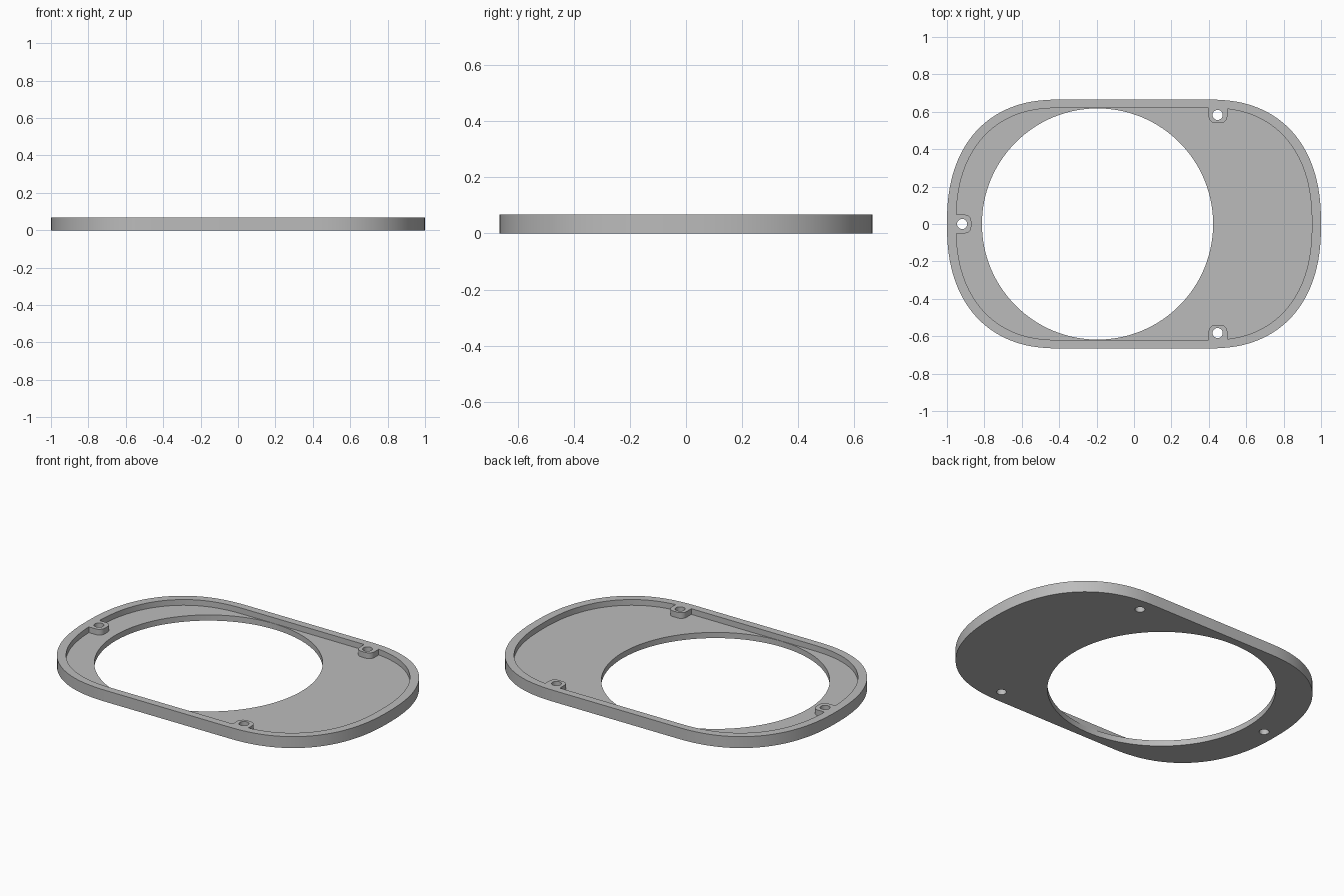
import bpy
import bmesh
import math

cube = bpy.data.objects.get("Cube")
if cube:
    bpy.data.objects.remove(cube, do_unlink=True)

HEIGHT = 0.068
FLOOR = 0.034


def prism(name, cx, cy, hx, hy, rx, ry, z0, z1, power=2.0, segs=24):
    """Upright prism on a rectangle with rounded (superelliptic) corners."""
    points = []
    for quarter, (sx, sy) in enumerate(((1, 1), (-1, 1), (-1, -1), (1, -1))):
        for i in range(segs + 1):
            a = (quarter + i / segs) * math.pi / 2
            ux = abs(math.cos(a)) ** (2 / power)
            uy = abs(math.sin(a)) ** (2 / power)
            points.append((cx + sx * (hx - rx + rx * ux),
                           cy + sy * (hy - ry + ry * uy)))
    bm = bmesh.new()
    verts = [bm.verts.new((x, y, z0)) for x, y in points]
    bmesh.ops.remove_doubles(bm, verts=verts, dist=1e-5)
    face = bm.faces.new([v for v in verts if v.is_valid])
    side = bmesh.ops.extrude_face_region(bm, geom=[face])
    top = [g for g in side["geom"] if isinstance(g, bmesh.types.BMVert)]
    bmesh.ops.translate(bm, verts=top, vec=(0, 0, z1 - z0))
    bmesh.ops.recalc_face_normals(bm, faces=bm.faces)
    mesh = bpy.data.meshes.new(name)
    bm.to_mesh(mesh)
    bm.free()
    obj = bpy.data.objects.new(name, mesh)
    bpy.context.collection.objects.link(obj)
    return obj


def cylinder(name, x, y, r, segs):
    return prism(name, x, y, r, r, r, r, -0.1, 0.2, segs=segs)


def subtract(target, cutter):
    """Cut one solid out of another and discard the cutter."""
    cutter.hide_render = True
    mod = target.modifiers.new("cut", 'BOOLEAN')
    mod.operation = 'DIFFERENCE'
    mod.solver = 'EXACT'
    mod.object = cutter
    bpy.context.view_layer.objects.active = target
    bpy.ops.object.modifier_apply(modifier=mod.name)
    bpy.data.objects.remove(cutter, do_unlink=True)


# Outer plate and the shallow recess inside its rim
plate = prism("cover_plate", 0, 0, 1, 0.665, 0.6, 0.665, 0, HEIGHT, 2.33, 32)
recess = prism("recess_cutter", 0, 0, 0.951, 0.62, 0.551, 0.62, FLOOR, 0.12, 2.33, 32)

# Screw tabs stay standing in the recess, joined to the rim
tabs = [(0.449, 0.61, 0.05, 0.07), (0.449, -0.61, 0.05, 0.07), (-0.94, 0, 0.07, 0.05)]
for x, y, hx, hy in tabs:
    subtract(recess, prism("tab", x, y, hx, hy, 0.035, 0.035, -0.1, 0.2, segs=6))
subtract(plate, recess)

# Large round opening and screw holes
subtract(plate, cylinder("opening_cutter", -0.195, 0, 0.618, 32))
for x, y in ((0.447, 0.583), (0.447, -0.583), (-0.919, 0)):
    subtract(plate, cylinder("hole_cutter", x, y, 0.027, 8))

# Plain grey finish
grey = bpy.data.materials.new("grey")
grey.use_nodes = True
color = (0.5, 0.5, 0.5, 1)
grey.diffuse_color = color
grey.node_tree.nodes["Principled BSDF"].inputs["Base Color"].default_value = color
plate.data.materials.clear()
plate.data.materials.append(grey)
for poly in plate.data.polygons:
    poly.material_index = 0

bpy.ops.object.select_all(action='DESELECT')
plate.select_set(True)
bpy.context.view_layer.objects.active = plate
bpy.ops.object.shade_smooth_by_angle(angle=math.radians(30))
